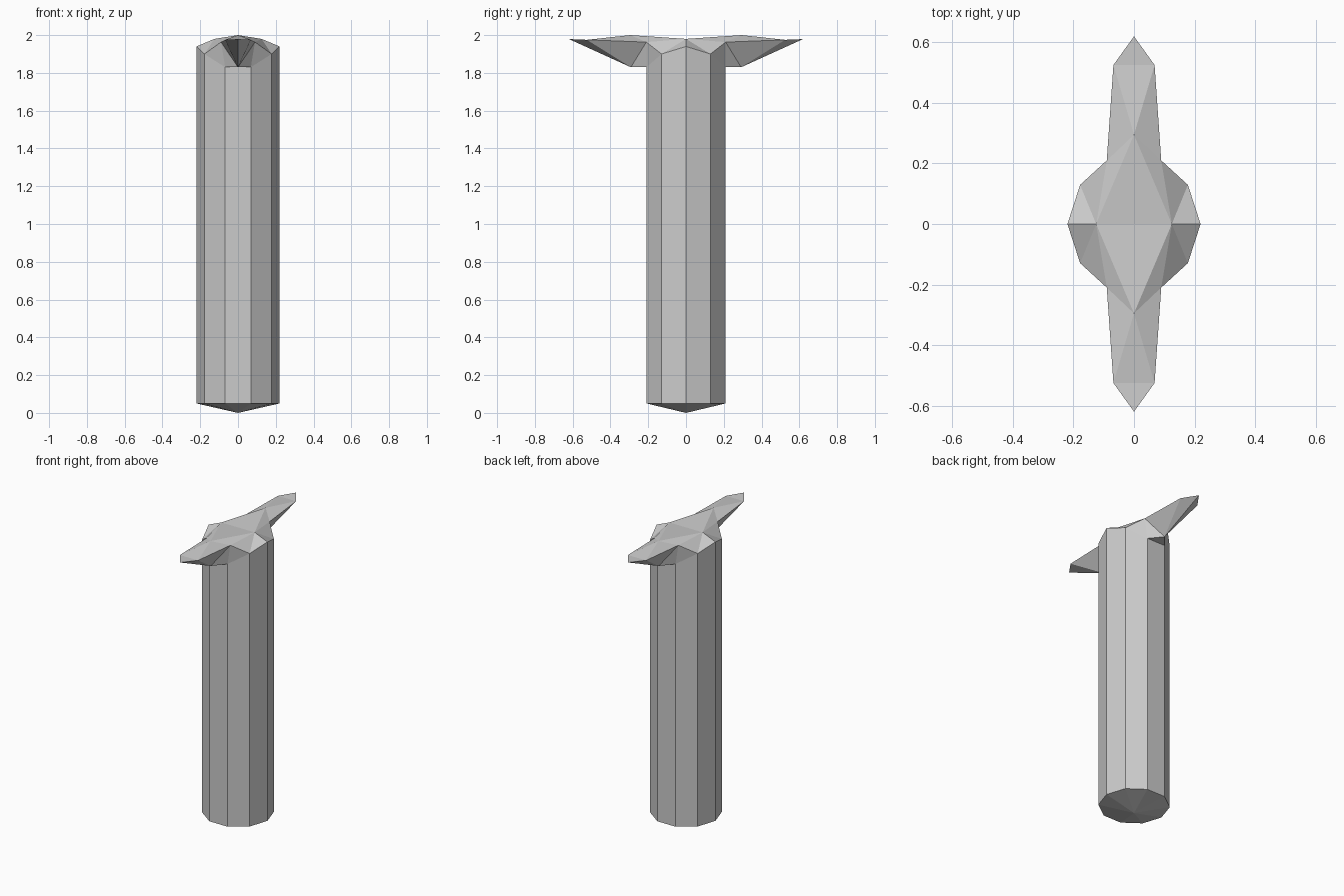
import bpy, bmesh
from math import cos, sin, radians

if "Cube" in bpy.data.objects:
    bpy.data.objects.remove(bpy.data.objects["Cube"])


def quarter_part(name, points, faces):
    """Build one quarter (x >= 0, y >= 0), then mirror it across x and y."""
    bm = bmesh.new()
    verts = {key: bm.verts.new(co) for key, co in points.items()}
    for f in faces:
        bm.faces.new([verts[k] for k in f.split()])
    for axis in ("X", "Y"):
        bmesh.ops.mirror(bm, geom=bm.verts[:] + bm.edges[:] + bm.faces[:],
                         axis=axis, merge_dist=0.0001)
        bmesh.ops.remove_doubles(bm, verts=bm.verts[:], dist=0.0002)
    bmesh.ops.recalc_face_normals(bm, faces=bm.faces[:])
    # make sure open shells face outwards
    up = sum(f.normal.dot(f.calc_center_median() - bm_center) * f.calc_area()
             for f in bm.faces)
    if up < 0:
        bmesh.ops.reverse_faces(bm, faces=bm.faces[:])
    bmesh.ops.dissolve_limit(bm, angle_limit=radians(0.5),
                             verts=bm.verts[:], edges=bm.edges[:])
    mesh = bpy.data.meshes.new(name)
    bm.to_mesh(mesh)
    bm.free()
    obj = bpy.data.objects.new(name, mesh)
    bpy.context.collection.objects.link(obj)
    return obj


from mathutils import Vector
bm_center = Vector((0, 0, 1.0))


def ring(i, z, r=0.22):
    """Corner i of the ten-sided post."""
    return (r * cos(radians(36 * i)), r * sin(radians(36 * i)), z)


low = {f"b{i}": ring(i, 0.05) for i in range(3)}
rim = {f"t{i}": ring(i, z) for i, z in enumerate((1.94, 1.90, 1.83))}
y_flat = ring(2, 0)[1]

# Ten-sided post with a shallow pointed base and a scalloped upper rim
post = dict(low, **rim, foot=(0, 0, 0),
            b3=(0, y_flat, 0.05), t3=(0, y_flat, 1.83))
quarter_part("post", post, [
    "b0 b1 t1 t0", "b1 b2 t2 t1", "b2 b3 t3 t2",
    "foot b1 b0", "foot b2 b1", "foot b3 b2"])

# Faceted cap with a pointed beak at front and back
cap = dict(rim, t3=(0, y_flat, 1.83),
           centre=(0, 0, 1.98), crown=(0.125, 0, 1.98), ridge=(0, 0.295, 2.0),
           neck=(0.09, 0.21, 1.963), cheek=(0.068, 0.525, 1.975),
           mid=(0, 0.525, 1.975), tip=(0, 0.62, 1.979), chin=(0, 0.292, 1.83))
quarter_part("cap_with_beaks", cap, [
    "centre crown ridge", "crown t0 t1", "crown t1 neck", "crown neck ridge",
    "ridge neck cheek", "ridge cheek mid", "mid cheek tip",
    "t1 t2 neck", "neck t2 chin", "neck chin cheek", "cheek chin tip",
    "t2 t3 chin"])
